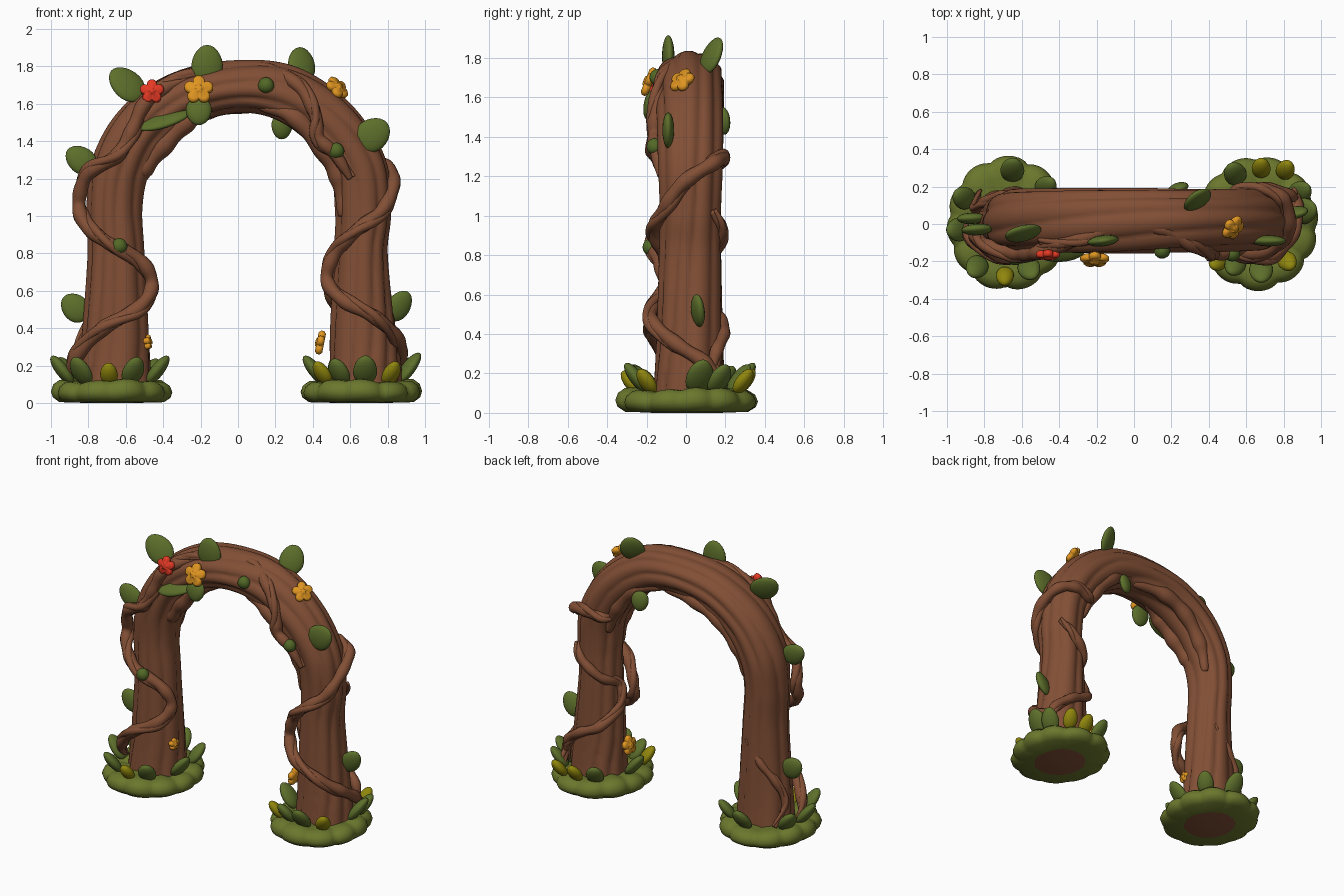
import bpy, bmesh, math
from mathutils import Vector, Matrix

if "Cube" in bpy.data.objects:
    bpy.data.objects.remove(bpy.data.objects["Cube"])


def material(name, rgb):
    m = bpy.data.materials.new(name)
    m.diffuse_color = (*rgb, 1)
    m.use_nodes = True
    m.node_tree.nodes["Principled BSDF"].inputs["Base Color"].default_value = m.diffuse_color
    return m


BARK = material("bark brown", (0.222, 0.078, 0.036))
MOSS = material("moss green", (0.145, 0.185, 0.026))
LEAF = material("leaf green", (0.11, 0.16, 0.024))
DARK = material("dark leaf green", (0.085, 0.14, 0.02))
OLIVE = material("olive yellow", (0.28, 0.24, 0.004))
ORANGE = material("flower orange", (0.74, 0.30, 0.015))
RED = material("flower red", (0.78, 0.042, 0.018))


def finish(name, bm, *mats):
    bmesh.ops.recalc_face_normals(bm, faces=bm.faces)
    me = bpy.data.meshes.new(name)
    bm.to_mesh(me)
    bm.free()
    for m in mats:
        me.materials.append(m)
    for p in me.polygons:
        p.use_smooth = True
    ob = bpy.data.objects.new(name, me)
    bpy.context.collection.objects.link(ob)
    return ob


def smooth_path(pts, n):
    """Catmull-Rom samples through points of any dimension."""
    out = []
    for i in range(len(pts) - 1):
        a, b, c, d = (pts[max(i - 1, 0)], pts[i], pts[i + 1], pts[min(i + 2, len(pts) - 1)])
        for k in range(n):
            t = k / n
            out.append([0.5 * (2 * q + (r - p) * t + (2 * p - 5 * q + 4 * r - s) * t * t
                               + (3 * q - p - 3 * r + s) * t ** 3) for p, q, r, s in zip(a, b, c, d)])
    out.append(list(pts[-1]))
    return out


def skin(bm, rings):
    """Join rings of vertices and cap both ends."""
    vs = [[bm.verts.new(p) for p in r] for r in rings]
    n = len(vs[0])
    for a, b in zip(vs, vs[1:]):
        for j in range(n):
            bm.faces.new((a[j], a[(j + 1) % n], b[(j + 1) % n], b[j]))
    bm.faces.new(vs[0])
    bm.faces.new(vs[-1])


# Arched trunk: x, z, half width in the arch plane, half depth
SPINE = [(-.66, .01, .20, .185), (-.655, .2, .185, .17), (-.65, .4, .172, .16), (-.65, .8, .147, .15),
         (-.66, 1.05, .145, .15), (-.625, 1.27, .155, .16), (-.5, 1.48, .155, .165),
         (-.28, 1.635, .148, .17), (0, 1.69, .138, .17), (.26, 1.65, .148, .165), (.49, 1.49, .15, .165),
         (.64, 1.26, .15, .16), (.67, 1.02, .145, .15), (.66, .8, .14, .15), (.67, .4, .17, .16),
         (.68, .2, .185, .17), (.68, .01, .20, .185)]
path = smooth_path(SPINE, 10)
rings = []
for i, (x, z, a, b) in enumerate(path):
    p, q = path[max(i - 1, 0)], path[min(i + 1, len(path) - 1)]
    t = Vector((q[0] - p[0], 0, q[1] - p[1])).normalized()
    out = Vector((-t.z, 0, t.x))
    s = i / len(path)
    ring = []
    for j in range(72):
        th = math.tau * j / 72
        w = th + 0.35 * math.sin(7 * s) + 0.12 * math.sin(2 * th + 9 * s)
        r = 0.93 + 0.11 * abs(math.sin(4.5 * w)) ** 0.7 + 0.02 * math.sin(3 * th + 14 * s)
        ring.append(Vector((x, 0.02, z)) + out * (a * r * math.cos(th)) + Vector((0, b * r * math.sin(th), 0)))
    rings.append(ring)
bm = bmesh.new()
skin(bm, rings)
finish("arched_trunk", bm, BARK)


# Twisting vines: a main strand with a thinner one wound round it
def tube(bm, pts, rad, wind=0.0):
    pts = [Vector(p) for p in smooth_path(pts, 10)]
    n = len(pts)
    side = None
    rings = []
    for i, p in enumerate(pts):
        t = (pts[min(i + 1, n - 1)] - pts[max(i - 1, 0)]).normalized()
        side = t.orthogonal() if side is None else side - t * side.dot(t)
        side.normalize()
        u, v = side.copy(), t.cross(side)
        c = p + (u * math.cos(i * .16) + v * math.sin(i * .16)) * wind
        r = rad * min(1, 0.45 + 0.055 * min(i, n - 1 - i)) * (1 + 0.08 * math.sin(i * 0.7))
        rings.append([c + u * r * math.cos(k * math.tau / 10) + v * r * math.sin(k * math.tau / 10)
                      for k in range(10)])
    skin(bm, rings)


def vine(name, pts, rad):
    bm = bmesh.new()
    tube(bm, pts, rad)
    tube(bm, pts, rad * 0.65, rad * 0.65)
    finish(name, bm, BARK)


vine("left_vine", [(-.91, 0, .1), (-.87, -.08, .24), (-.72, -.165, .4), (-.53, -.155, .51), (-.46, -.1, .63),
                   (-.52, -.13, .76), (-.7, -.165, .86), (-.82, -.1, .96), (-.85, -.05, 1.08),
                   (-.8, -.11, 1.23), (-.65, -.155, 1.32), (-.57, -.16, 1.45), (-.5, -.15, 1.6),
                   (-.38, -.11, 1.69), (-.22, -.07, 1.75)], .038)
vine("top_vine", [(-.5, -.1, 1.63), (-.3, -.08, 1.74), (-.05, -.01, 1.79), (.16, -.03, 1.78), (.32, -.12, 1.7),
                  (.41, -.15, 1.55), (.43, -.16, 1.42), (.52, -.15, 1.33), (.6, -.13, 1.2)], .036)
vine("right_vine", [(.85, .19, .14), (.87, .1, .25), (.85, -.05, .35), (.73, -.17, .46), (.56, -.165, .55),
                    (.475, -.09, .66), (.52, -.11, .8), (.63, -.16, .92), (.77, -.11, 1.03), (.83, -.02, 1.16),
                    (.8, .13, 1.26), (.68, .185, 1.29), (.55, .16, 1.27), (.49, .06, 1.3)], .037)
vine("right_back_vine", [(.86, .12, .15), (.84, .15, .3), (.72, .19, .4), (.56, .17, .48), (.49, .05, .6),
                         (.52, .02, .74), (.58, .15, .82), (.7, .185, .93), (.77, .13, 1.02)], .032)
vine("left_back_vine", [(-.83, .17, .12), (-.85, .08, .27), (-.8, .12, .42), (-.7, .155, .55), (-.6, .15, .7)], .026)
bm = bmesh.new()
for pts, r in (([(-.12, -.02, 1.58), (-.27, -.06, 1.51), (-.4, -.05, 1.38), (-.51, -.03, 1.25), (-.55, 0, 1.1)], .055),
               ([(.1, .1, 1.58), (-.15, .13, 1.57), (-.35, .13, 1.48), (-.5, .11, 1.3), (-.55, .1, 1.12)], .05),
               ([(.12, -.07, 1.59), (.3, -.1, 1.53), (.45, -.09, 1.36), (.54, -.06, 1.2), (.56, -.05, 1.0)], .05),
               ([(.1, .1, 1.59), (.3, .13, 1.53), (.46, .12, 1.35), (.55, .1, 1.15)], .05)):
    tube(bm, pts, r)
finish("inner_roots", bm, BARK)


# Mossy mounds with scalloped edges and bark showing below
PROFILE = [(.02, 0), (.5, 0), (.52, .002), (.86, .005), (.97, .03), (1, .06), (.96, .095), (.86, .118),
           (.7, .12), (.45, .11), (.02, .11)]
for name, cx in (("left_moss", -.675), ("right_moss", .66)):
    bm = bmesh.new()
    rings = []
    for f, z in PROFILE:
        ring = []
        for j in range(104):
            th = math.tau * j / 104
            lobe = abs(math.sin(5.5 * th + cx + .5 * math.sin(2 * th)))
            r = f * (1.005 - 0.08 * f ** 3 * (1 - lobe ** 0.6))
            ring.append((cx + .325 * r * math.cos(th), .003 + .36 * r * math.sin(th),
                         z * (0.92 + 0.1 * lobe + 0.07 * math.sin(3 * th + cx))))
        rings.append(ring)
    skin(bm, rings)
    for f in bm.faces:
        c = f.calc_center_median()
        if c.z < .001 and math.hypot(c.x - cx, c.y) < .18:
            f.material_index = 1
    finish(name, bm, MOSS, BARK)


def frame(center, d, n):
    d = Vector(d).normalized()
    n = Vector(n)
    n = (n - d * n.dot(d)).normalized()
    s = n.cross(d)
    return Matrix.Translation(center) @ Matrix((s, n, d)).transposed().to_4x4()


def leaf(name, center, d, n, length, width, mat, thick=.06):
    bm = bmesh.new()
    bmesh.ops.create_uvsphere(bm, u_segments=20, v_segments=12, radius=1)
    for v in bm.verts:
        v.co.x *= (1.02 - .1 * v.co.z) * width / 2
        v.co.y *= thick / 2
        v.co.z *= length / 2
    bm.transform(frame(center, d, n))
    finish(name, bm, mat)


# Leaves on the arch: centre, direction, facing, length, width, colour
ARCH = [((-.595, -.05, 1.705), (-.8, 0, .7), (.35, -1, .4), .22, .17, LEAF),
        ((-.165, -.09, 1.81), (0, 0, 1), (.12, -1, 0), .21, .165, LEAF),
        ((-.21, -.185, 1.56), (0, -.15, -1), (0, 1, -.2), .15, .135, LEAF),
        ((.34, .13, 1.81), (0, .45, 1), (.6, -1, .45), .2, .16, LEAF),
        ((.72, -.09, 1.435), (.75, 0, .6), (0, -1, 0), .2, .17, LEAF),
        ((-.84, -.03, 1.3), (-.8, 0, .6), (.1, -1, .1), .18, .14, LEAF),
        ((-.87, .03, .51), (-.75, 0, .7), (.1, -1, 0), .17, .14, LEAF),
        ((.86, .06, .52), (.55, 0, .8), (.3, -1, -.2), .18, .13, LEAF),
        ((.235, .19, 1.48), (0, .1, -1), (-.35, 1, 0), .14, .115, LEAF),
        ((-.4, -.13, 1.515), (1, 0, .28), (0, -.5, 1), .3, .16, LEAF)]
for i, a in enumerate(ARCH):
    leaf(f"arch_leaf_{i + 1}", *a)

# Leaves sprouting from the moss: x, y, length, colour
SPROUTS = [(-.94, -.03, .19, LEAF), (-.91, .14, .18, LEAF), (-.65, .29, .19, LEAF), (-.84, -.23, .18, LEAF),
           (-.69, -.28, .14, OLIVE), (-.56, -.24, .18, LEAF), (-.43, -.04, .19, LEAF), (-.47, .2, .17, LEAF),
           (.68, .3, .15, OLIVE), (.81, .29, .15, OLIVE), (.82, -.2, .15, OLIVE), (.45, -.2, .15, OLIVE),
           (.54, -.22, .17, LEAF), (.68, -.25, .19, LEAF), (.41, .0, .19, LEAF), (.91, .07, .21, LEAF),
           (.89, .17, .18, LEAF), (.54, .27, .18, LEAF)]
for i, (x, y, l, m) in enumerate(SPROUTS):
    o = Vector((x - math.copysign(.67, x), y, 0)).normalized()
    leaf(f"base_leaf_{i + 1}", (x, y, .1 + l * .4), o * .62 + Vector((0, 0, .8)), o, l, l * .66, m, .07)

# Round buds
for i, c in enumerate([(.15, -.145, 1.7), (.525, -.16, 1.35), (-.635, -.18, .84)]):
    leaf(f"bud_{i + 1}", c, (0, 0, 1), (0, 1, 0), .085, .085, DARK, .08)


# Five-lobed puffy flowers: centre, facing, radius, colour
def flower(name, center, facing, rad, mat, h=.02):
    f = Vector(facing).normalized()
    m = frame(center, Vector((0, 0, 1)) - f * f.z, f)
    bm = bmesh.new()
    rings = []
    for s, y in ((.02, -h), (.8, -h), (1, -.4 * h), (1, .4 * h), (.8, h), (.4, .7 * h), (.3, 1.3 * h), (.02, 1.4 * h)):
        ring = []
        for j in range(60):
            th = math.tau * j / 60
            r = rad * s * (.66 + .34 * abs(math.cos(2.5 * th)) ** .7)
            ring.append(m @ Vector((r * math.sin(th), y, r * math.cos(th))))
        rings.append(ring)
    skin(bm, rings)
    finish(name, bm, mat)


flower("red_flower", (-.46, -.165, 1.665), (0, -1, .15), .066, RED)
flower("front_orange_flower", (-.21, -.19, 1.675), (0, -1, .4), .08, ORANGE)
flower("top_orange_flower", (.53, -.02, 1.685), (.6, -.5, .6), .07, ORANGE)
flower("left_inner_flower", (-.485, -.04, .325), (1, -.1, .1), .042, ORANGE)
flower("right_inner_flower", (.44, .02, .32), (-1, 0, .2), .068, ORANGE)
